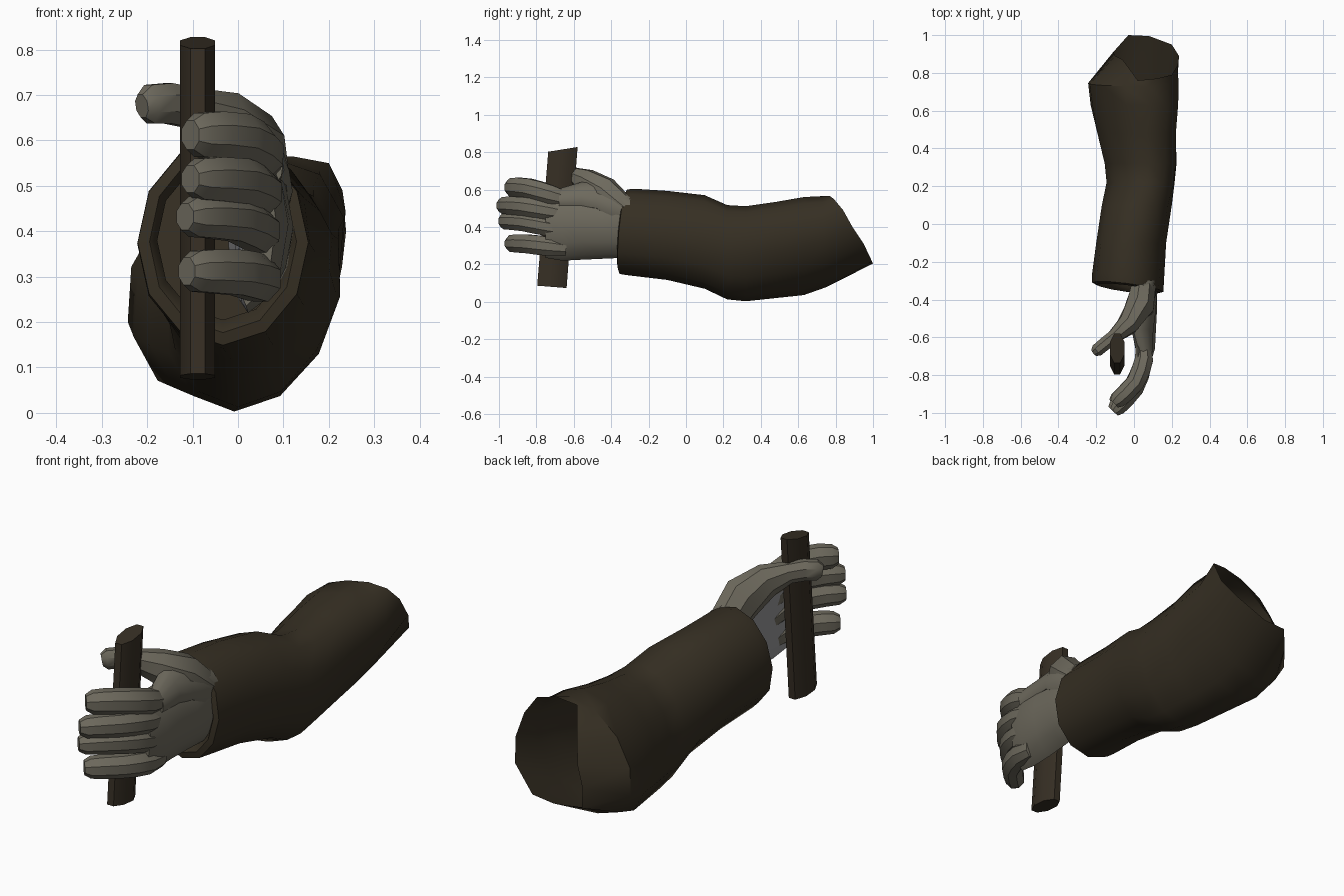
import bpy, bmesh, math
from mathutils import Vector

if "Cube" in bpy.data.objects:
    bpy.data.objects.remove(bpy.data.objects["Cube"])


def material(name, rgb):
    m = bpy.data.materials.new(name)
    m.diffuse_color = (*rgb, 1)
    m.use_nodes = True
    m.node_tree.nodes["Principled BSDF"].inputs["Base Color"].default_value = m.diffuse_color
    return m


CLOTH = material("dark_brown_cloth", (0.036, 0.028, 0.0165))
WOOD = material("brown_wood", (0.037, 0.028, 0.0175))
SKIN = material("grey_skin", (0.155, 0.143, 0.110))
PALE = material("pale_palm", (0.30, 0.30, 0.31))


def loft(name, rings, mat, angle, cap_start=True, cap_end=True):
    """Skin a list of equal-length point rings."""
    bm = bmesh.new()
    vs = [[bm.verts.new(p) for p in r] for r in rings]
    n = len(vs[0])
    for a, b in zip(vs, vs[1:]):
        for i in range(n):
            j = (i + 1) % n
            bm.faces.new((a[i], a[j], b[j], b[i]))
    if cap_start:
        bm.faces.new(vs[0])
    if cap_end:
        bm.faces.new(vs[-1])
    bmesh.ops.recalc_face_normals(bm, faces=bm.faces)
    me = bpy.data.meshes.new(name)
    bm.to_mesh(me)
    bm.free()
    ob = bpy.data.objects.new(name, me)
    bpy.context.collection.objects.link(ob)
    me.materials.append(mat)
    bpy.ops.object.select_all(action='DESELECT')
    ob.select_set(True)
    bpy.context.view_layer.objects.active = ob
    bpy.ops.object.shade_smooth_by_angle(angle=math.radians(angle))
    return ob


def section(y, cx, cz, rx, rz, shear=0, tz=0, tx=0, bow=0, n=12):
    """Upright oval across the arm, optionally sheared, tilted or bowed."""
    pts = []
    for i in range(n):
        a = 2 * math.pi * i / n
        dx, dz = rx * math.cos(a), rz * math.sin(a)
        dx += shear * dz - bow * (dz / rz) ** 2
        pts.append(Vector((cx + dx, y + tz * dz + tx * dx, cz + dz)))
    return pts


def tube(name, path, mat, angle=35, n=8, squash=1.0):
    """Tapered digit along (x, y, z, radius) points."""
    P = [Vector(p[:3]) for p in path]
    rings = []
    for i, p in enumerate(P):
        t = (P[min(i + 1, len(P) - 1)] - P[max(i - 1, 0)]).normalized()
        side = t.cross(Vector((0, 0, 1))).normalized()
        up = side.cross(t)
        r = path[i][3]
        rings.append([p + side * (r * squash * math.cos(a)) + up * (r * math.sin(a))
                      for a in [math.pi * (2 * k + 1) / n for k in range(n)]])
    return loft(name, rings, mat, angle)


# Sleeve: rolled cuff, forearm, bent elbow and slanted open end
T = dict(tz=0.09, tx=-0.13)
end_rim = [Vector(p) for p in (
    (.238, .89, .40), (.23, .84, .49), (.20, .79, .55), (.12, .77, .565),
    (.02, .76, .55), (-.03, .83, .44), (-.06, .87, .34), (-.10, .89, .25),
    (-.11, .91, .17), (-.03, 1.0, .205), (.08, .995, .215), (.20, .95, .31))]
sleeve = [
    section(-.20, -.03, .38, .15, .18, **T),
    section(-.32, -.033, .38, .145, .175, **T),
    section(-.342, -.033, .377, .162, .20, **T),
    section(-.335, -.033, .375, .188, .226, **T),
    section(-.29, -.032, .373, .19, .231, **T),
    section(-.10, -.015, .355, .185, .238),
    section(.10, .015, .32, .185, .25, shear=.04),
    section(.22, .035, .265, .18, .252, shear=.14),
    section(.32, .035, .257, .19, .254, shear=.17),
    section(.48, .014, .277, .207, .257, shear=.22),
    section(.63, .002, .298, .222, .262, shear=.3),
    section(.74, -.003, .322, .232, .243, shear=.32, tz=-.05),
    end_rim]
loft("sleeve", sleeve, CLOTH, 50, True, False)

# Palm, bowed towards the handle, with a paler hollow on the inner side
hand = [
    section(-.18, .03, .40, .055, .14, bow=.01),
    section(-.34, .057, .405, .065, .17, bow=.02),
    section(-.45, .060, .41, .062, .18, bow=.035),
    section(-.56, .060, .415, .056, .19, bow=.04),
    section(-.66, .062, .415, .049, .195, bow=.04),
    section(-.75, .048, .42, .036, .185, bow=.03)]
palm = loft("palm", hand, SKIN, 30)
palm.data.materials.append(PALE)
for f in palm.data.polygons:
    if f.normal.x < -.6 and f.center.z < .47:
        f.material_index = 1


# Fingers: same curl, varied height, reach and thickness
def finger(name, z0, z1, tip_y, r, dx=0.0):
    shape = [(.050, -.64, 0, .8), (.052, -.73, .35, 1), (.033, -.80, .65, 1.03),
             (.006, -.865, .9, 1), (-.045, -.925, 1, .97),
             (-.085, -.965, 1, .9), (-.105, -.985, 1, .6)]
    k = (tip_y + .64) / (-.985 + .64)
    tube(name, [(x + dx * f, -.64 + (y + .64) * k, z0 + (z1 - z0) * f, r * s)
                for x, y, f, s in shape], SKIN, squash=.9)


finger("index_finger", .545, .612, -.95, .058)
finger("middle_finger", .468, .515, -.995, .054)
finger("ring_finger", .382, .432, -.985, .053, -.012)
finger("little_finger", .285, .312, -.95, .054, -.008)

# Thumb reaching over the far side of the handle, with a broad fleshy base
tube("thumb", [(.05, -.33, .475, .085), (.025, -.45, .58, .100),
               (-.035, -.535, .642, .074), (-.105, -.595, .672, .048),
               (-.155, -.635, .682, .048), (-.195, -.668, .68, .046),
               (-.212, -.682, .676, .028)], SKIN, squash=.8)
# Back of the hand, filling between thumb base and index knuckle
web = [
    section(-.30, .060, .48, .055, .085),
    section(-.40, .050, .535, .062, .095, shear=-.35),
    section(-.48, .040, .575, .060, .085, shear=-.5),
    section(-.56, .045, .57, .050, .070, shear=-.4),
    section(-.68, .055, .55, .044, .055, shear=-.1)]
loft("thumb_web", web, SKIN, 40)

# Handle: leaning eight-sided bar with slanted ends
handle = []
for y, z, slope in ((-.717, .080, -.08), (-.658, .815, .16)):
    ring = []
    for k in range(8):
        a = math.pi * (2 * k + 1) / 8
        dy = .085 * math.sin(a)
        ring.append(Vector((-.089 + .042 * math.cos(a), y + dy, z + slope * dy)))
    handle.append(ring)
loft("handle", handle, WOOD, 35)
